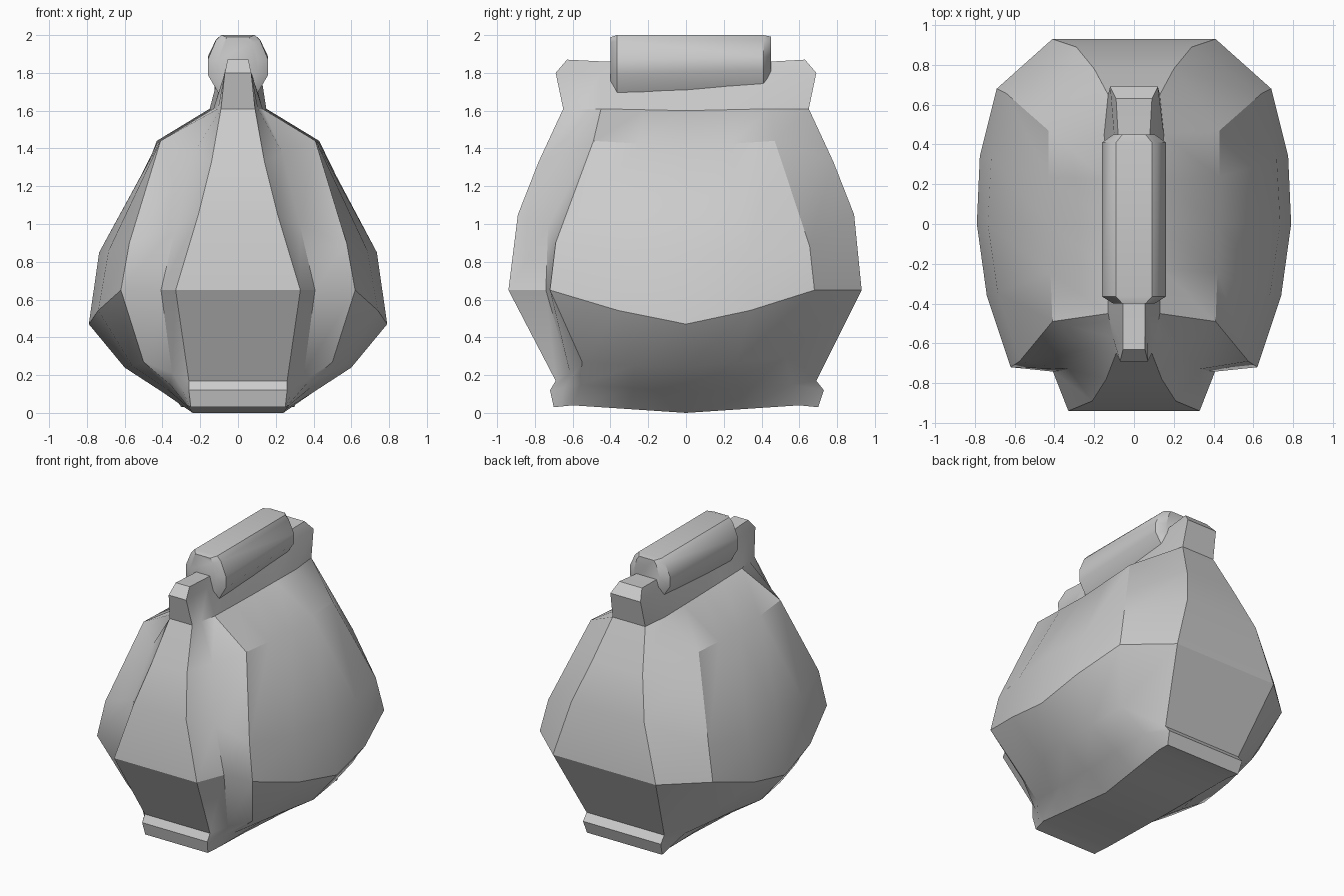
import bpy, bmesh, math
from mathutils import Vector

if "Cube" in bpy.data.objects:
    bpy.data.objects.remove(bpy.data.objects["Cube"])


def finish(bm, name, angle=32):
    bmesh.ops.remove_doubles(bm, verts=bm.verts, dist=0.0005)
    bmesh.ops.recalc_face_normals(bm, faces=bm.faces)
    me = bpy.data.meshes.new(name)
    bm.to_mesh(me)
    bm.free()
    ob = bpy.data.objects.new(name, me)
    bpy.context.collection.objects.link(ob)
    bpy.ops.object.select_all(action='DESELECT')
    ob.select_set(True)
    bpy.context.view_layer.objects.active = ob
    bpy.ops.object.shade_smooth_by_angle(angle=math.radians(angle))
    return ob


def blend(a, b, t, offsets, direction):
    # profile between two others, pushed by a per-level amount
    d = Vector(direction)
    return [Vector(p).lerp(Vector(q), t) + d * o for p, q, o in zip(a, b, offsets)]


# Upright profiles of the bag's right half, each from base to top fold
front_edge = [(.25, -.70, .03), (.26, -.72, .12), (.26, -.69, .17), (.33, -.94, .65), (.21, -.89, 1.05),
              (.14, -.78, 1.33), (.09, -.65, 1.61), (.07, -.69, 1.80), (.055, -.63, 1.87)]
side_front = [(.27, -.60, .04), (.36, -.56, .15), (.50, -.55, .27), (.62, -.72, .65), (.575, -.69, .90),
              (.41, -.49, 1.44), (.13, -.45, 1.61), (.07, -.45, 1.80), (.055, -.43, 1.86)]
side_mid = [(.24, 0, .00), (.40, 0, .11), (.60, 0, .24), (.79, 0, .47), (.735, 0, .85),
            (.43, 0, 1.41), (.13, 0, 1.60), (.08, 0, 1.80), (.06, 0, 1.86)]
side_back = [(.29, .60, .04), (.38, .56, .15), (.55, .53, .30), (.69, .68, .65), (.64, .655, .88),
             (.43, .47, 1.44), (.15, .45, 1.61), (.10, .45, 1.80), (.08, .45, 1.86)]
back_edge = [(.30, .70, .03), (.31, .73, .12), (.31, .69, .17), (.41, .93, .65), (.29, .89, 1.05),
             (.20, .78, 1.33), (.13, .65, 1.61), (.12, .69, 1.80), (.09, .63, 1.87)]

crease = blend(front_edge, side_front, .4, [0, .01, .02, .11, .08, .03, 0, 0, 0], (-.35, 1, 0))
bulge = [0, 0, .01, .035, .03, 0, 0, 0, 0]
cols = [front_edge, crease, side_front,
        blend(side_front, side_mid, .5, bulge, (1, 0, -.5)), side_mid,
        blend(side_mid, side_back, .5, bulge, (1, 0, -.5)), side_back, back_edge]

# Bag body: skin between profiles, mirrored, closed by front/back/top/base strips
bm = bmesh.new()
right = [[bm.verts.new(p) for p in c] for c in cols]
left = [[bm.verts.new((-p[0], p[1], p[2])) for p in c] for c in cols]
ring = right + left[::-1]
n = len(ring)
for i in range(n):
    a, b = ring[i], ring[(i + 1) % n]
    for k in range(len(a) - 1):
        bm.faces.new((a[k], b[k], b[k + 1], a[k + 1]))
for i in range(len(cols) - 1):
    for k in (0, -1):
        bm.faces.new((right[i][k], right[i + 1][k], left[i + 1][k], left[i][k]))
finish(bm, "bag_body")

# Handle grip: faceted tube along y with narrowed ends
half = [(.09, 2.0), (.118, 1.97), (.16, 1.87), (.16, 1.79), (.09, 1.67)]
section = half + [(-x, z) for x, z in half[::-1]]
bm = bmesh.new()
rings = []
for y, sx, sz, lift in [(-.40, .65, .84, 0), (-.365, 1, 1, 0), (.41, 1, 1, .04), (.45, .65, .88, .04)]:
    r = []
    for x, z in section:
        low = (2.0 - z) / .34
        r.append(bm.verts.new((x * sx, y, 1.86 + (z - 1.86) * (sz if z < 1.9 else (1 + sz) / 2) + lift * low)))
    rings.append(r)
m = len(section)
for a, b in zip(rings, rings[1:]):
    for i in range(m):
        j = (i + 1) % m
        bm.faces.new((a[i], a[j], b[j], b[i]))
bm.faces.new(rings[0])
bm.faces.new(rings[-1])
finish(bm, "handle_grip", 40)
